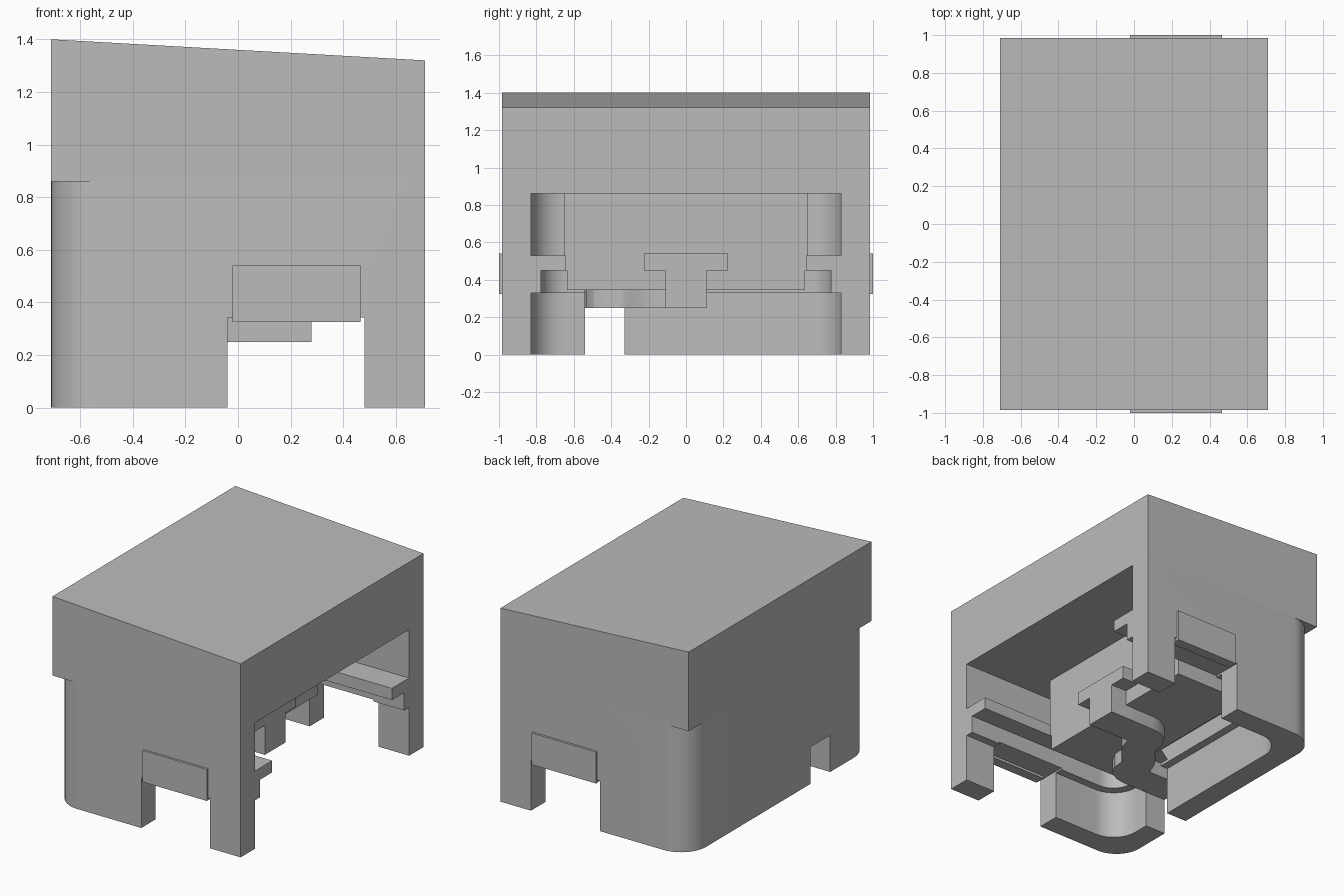
import bpy, bmesh, math
from mathutils import Vector

if "Cube" in bpy.data.objects:
    bpy.data.objects.remove(bpy.data.objects["Cube"])

grey = bpy.data.materials.new("plain grey")
grey.use_nodes = True
COLOUR = (0.5, 0.5, 0.5, 1)
grey.diffuse_color = COLOUR
grey.node_tree.nodes["Principled BSDF"].inputs["Base Color"].default_value = COLOUR


def prism(name, outline, start, depth):
    """Extrude a closed 3D outline along depth."""
    bm = bmesh.new()
    face = bm.faces.new([bm.verts.new(p) for p in outline])
    out = bmesh.ops.extrude_face_region(bm, geom=[face])
    moved = [v for v in out["geom"] if isinstance(v, bmesh.types.BMVert)]
    bmesh.ops.translate(bm, verts=moved, vec=depth)
    bmesh.ops.translate(bm, verts=bm.verts, vec=start)
    bmesh.ops.recalc_face_normals(bm, faces=bm.faces)
    mesh = bpy.data.meshes.new(name)
    bm.to_mesh(mesh)
    bm.free()
    mesh.materials.append(grey)
    obj = bpy.data.objects.new(name, mesh)
    bpy.context.collection.objects.link(obj)
    return obj


def slab(name, outline, z0, z1):
    return prism(name, [(x, y, 0) for x, y in outline], (0, 0, z0), (0, 0, z1 - z0))


def box(name, x0, x1, y0, y1, z0, z1):
    return slab(name, [(x0, y0), (x1, y0), (x1, y1), (x0, y1)], z0, z1)


def bay(front, back, half, radius, steps=12):
    """Rectangle outline with its two rear corners rounded."""
    pts = [(front, -half)]
    for side, first in ((-1, 270), (1, 180)):
        for i in range(steps + 1):
            a = math.radians(first - 90 * i / steps)
            pts.append((back + radius + radius * math.cos(a),
                        side * (half - radius) + radius * math.sin(a)))
    return pts + [(front, half)]


def smooth(obj):
    bpy.ops.object.select_all(action='DESELECT')
    obj.select_set(True)
    bpy.context.view_layer.objects.active = obj
    bpy.ops.object.shade_smooth_by_angle(angle=math.radians(30))


def carve(obj, cutters):
    bpy.context.view_layer.objects.active = obj
    for cutter in cutters:
        cutter.hide_render = True
        mod = obj.modifiers.new("cut", 'BOOLEAN')
        mod.operation, mod.solver, mod.object = 'DIFFERENCE', 'EXACT', cutter
        bpy.ops.object.modifier_apply(modifier=mod.name)
        bpy.data.objects.remove(cutter)


W, D, LIP = 0.71, 0.985, 0.86

# Sloped solid upper block
prism("sloped_top", [(-W, 0, LIP), (W, 0, LIP), (W, 0, 1.32), (-W, 0, 1.4)],
      (0, -D, 0), (0, 2 * D, 0))

# Lower skirt: stepped bay open at one end, side cutouts and rear cable notch
skirt = slab("lower_skirt", bay(W, -W, D, 0.19), 0, LIP)
carve(skirt, [
    slab("lower_bay", bay(1, -0.555, 0.83, 0.18), -0.1, 0.33),
    slab("middle_bay", bay(1, -0.5, 0.775, 0.14), -0.1, 0.45),
    slab("ledge_bay", bay(1, -0.37, 0.645, 0.02), -0.1, 0.6),
    slab("upper_bay", bay(1, -0.555, 0.83, 0.18), 0.53, 0.95),
    box("side_cutout", -0.04, 0.48, -1.2, 1.2, -0.1, 0.342),
    box("rear_notch", -0.9, -0.4, -0.54, -0.33, -0.1, 0.25),
])
smooth(skirt)

# Central core hanging from the roof
box("core_upper", -0.38, 0.16, -0.65, 0.65, 0.45, LIP)
box("core_lower", -0.38, 0.16, -0.635, 0.635, 0.345, 0.45)

# T-shaped stop on the core
box("stop_head", 0.1, 0.28, -0.225, 0.225, 0.45, 0.54)
box("stop_stem", 0.1, 0.28, -0.11, 0.11, 0.25, 0.45)

# S-shaped rail under the core, leading to the rear notch
path = [Vector((0.28, 0))]
for i in range(17):
    t = i / 16
    path.append(Vector((-0.07 - 0.3 * (t + 0.16 * math.sin(4 * math.pi * t) / 2),
                        -0.435 * (3 * t * t - 2 * t ** 3))))
path.append(Vector((-0.6, -0.435)))
left, right = [], []
for i, p in enumerate(path):
    d = path[min(i + 1, len(path) - 1)] - path[max(i - 1, 0)]
    n = Vector((-d.y, d.x)).normalized() * 0.108
    left.append(p + n)
    right.append(p - n)
smooth(slab("curved_rail", left + right[::-1], 0.25, 0.35))

# Raised side plates above the cutouts
for side, word in ((-1, "front"), (1, "back")):
    y0, y1 = sorted((side * 0.93, side * 1.0))
    box(word + "_plate", -0.02, 0.465, y0, y1, 0.325, 0.54)
